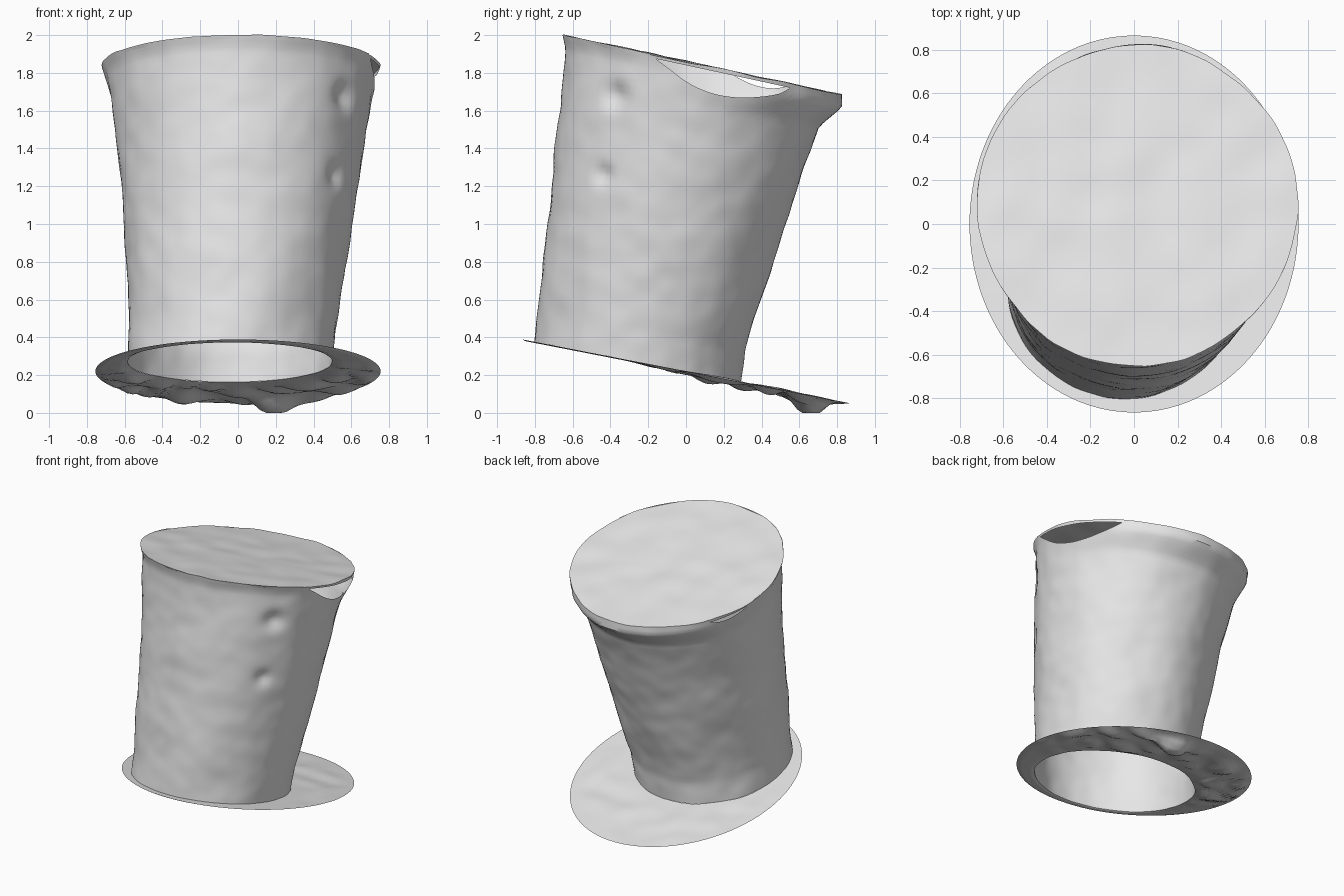
import bpy, bmesh, math
from mathutils import Vector, noise

if "Cube" in bpy.data.objects:
    bpy.data.objects.remove(bpy.data.objects["Cube"])

SEG = 128

# One plain felt grey
felt = bpy.data.materials.new("felt_grey")
felt.use_nodes = True
felt.diffuse_color = (0.8, 0.8, 0.8, 1)
felt.node_tree.nodes["Principled BSDF"].inputs["Base Color"].default_value = (0.8, 0.8, 0.8, 1)

# Crown profile: height fraction, front y, back y, right x, left x
RINGS = [
    (0.00, -0.80, 0.29, -0.585, 0.505),
    (0.10, -0.785, 0.31, -0.58, 0.52),
    (0.35, -0.74, 0.43, -0.59, 0.58),
    (0.65, -0.69, 0.58, -0.63, 0.65),
    (0.88, -0.645, 0.70, -0.67, 0.71),
    (0.96, -0.635, 0.82, -0.70, 0.735),
    (1.00, -0.65, 0.82, -0.72, 0.75),
]

# Dents in the crown wall: centre, radius, depth
DENTS = [(Vector((0.57, -0.38, 1.68)), 0.07, 0.04),
         (Vector((0.52, -0.44, 1.26)), 0.05, 0.03)]

# Gaps under the cap: middle angle, half width, depth
GAPS = [(10, 32, 0.085), (155, 15, 0.03)]


def ring_at(t):
    for low, high in zip(RINGS, RINGS[1:]):
        if t <= high[0]:
            f = (t - low[0]) / (high[0] - low[0])
            return [a + (b - a) * f for a, b in zip(low, high)][1:]
    return RINGS[-1][1:]


def crown_point(t, a, scale=1.0):
    front, back, right, left = ring_at(t)
    x = (left + right) / 2 + (left - right) / 2 * math.cos(a) * scale
    y = (front + back) / 2 + (back - front) / 2 * math.sin(a) * scale
    p = Vector((x, y, 0.22 + 1.64 * t - (0.195 + 0.021 * t) * y))
    out = Vector((math.cos(a), math.sin(a), 0))
    push = 0.012 * noise.noise(p * 3) + 0.005 * noise.noise(p * 9)
    for centre, radius, depth in DENTS:
        push -= depth * math.exp(-((p - centre).length / radius) ** 2)
    return p + out * push * scale


def wall_top(a):
    deg = (math.degrees(a) + 180) % 360 - 180
    return 1 - sum(d * max(0, 1 - ((deg - m) / w) ** 2) for m, w, d in GAPS)


def brim_point(f, a, under):
    inner = crown_point(0, a)
    outer = Vector((0.755 * math.cos(a), 0.865 * math.sin(a), 0))
    p = inner.lerp(outer, f)
    p.z = 0.22 - 0.195 * p.y
    middle = math.sin(math.pi * f)
    rear = min(1, max(0, (p.y + 0.3) / 0.5))
    p.z += 0.014 * noise.noise(p * 6) * middle * rear
    if under:
        # Lumps and one hanging fold below the rear of the brim
        lump = 0.006 + 0.07 * abs(noise.noise(p * 5)) * rear
        fold = 0.07 * math.exp(-((p.x - 0.2) / 0.13) ** 2 - ((p.y - 0.65) / 0.1) ** 2)
        p.z = max(0, p.z - (lump + fold) * min(1, middle * 1.6))
    return p


def loft(name, rows, point, tip=None):
    """Join closed rings of points into a smooth sheet."""
    bm = bmesh.new()
    angles = [2 * math.pi * i / SEG for i in range(SEG)]
    grid = [[bm.verts.new(point(r, a)) for a in angles] for r in rows]
    for low, high in zip(grid, grid[1:]):
        for i in range(SEG):
            j = (i + 1) % SEG
            bm.faces.new((low[i], low[j], high[j], high[i]))
    if tip:
        top = bm.verts.new(tip)
        for i in range(SEG):
            bm.faces.new((grid[-1][i], grid[-1][(i + 1) % SEG], top))
    bmesh.ops.remove_doubles(bm, verts=bm.verts, dist=0.0001)
    mesh = bpy.data.meshes.new(name)
    bm.to_mesh(mesh)
    bm.free()
    mesh.materials.append(felt)
    obj = bpy.data.objects.new(name, mesh)
    bpy.context.collection.objects.link(obj)
    bpy.ops.object.select_all(action="DESELECT")
    obj.select_set(True)
    bpy.context.view_layer.objects.active = obj
    bpy.ops.object.shade_smooth_by_angle(angle=math.radians(40))
    return obj


# Crown wall, open at the bottom and torn away from the cap at the gaps
loft("crown_wall", [i / 56 for i in range(57)],
     lambda t, a: crown_point(t * wall_top(a), a))


# Cap: a short lip, then rings closing toward the middle
def cap_point(row, a):
    if row == 0:
        return crown_point(0.988, a)
    scale = 1 - (row - 1) / 20
    p = crown_point(1, a, scale)
    p.z += 0.01 * noise.noise(p * 5)
    return p


def cap_tip():
    p = crown_point(1, 0, 0)
    p.z += 0.01 * noise.noise(p * 5)
    return p


loft("crown_cap", range(21), cap_point, cap_tip())

# Brim: upper sheet from the crown outward, then the lumpy underside back in
rows = [(i / 14, False) for i in range(15)] + [(1 - i / 14, True) for i in range(15)]
brim = loft("brim", rows, lambda r, a: brim_point(r[0], a, r[1]))

# Make the brim faces point outward
bm = bmesh.new()
bm.from_mesh(brim.data)
bmesh.ops.recalc_face_normals(bm, faces=bm.faces)
bm.to_mesh(brim.data)
bm.free()
